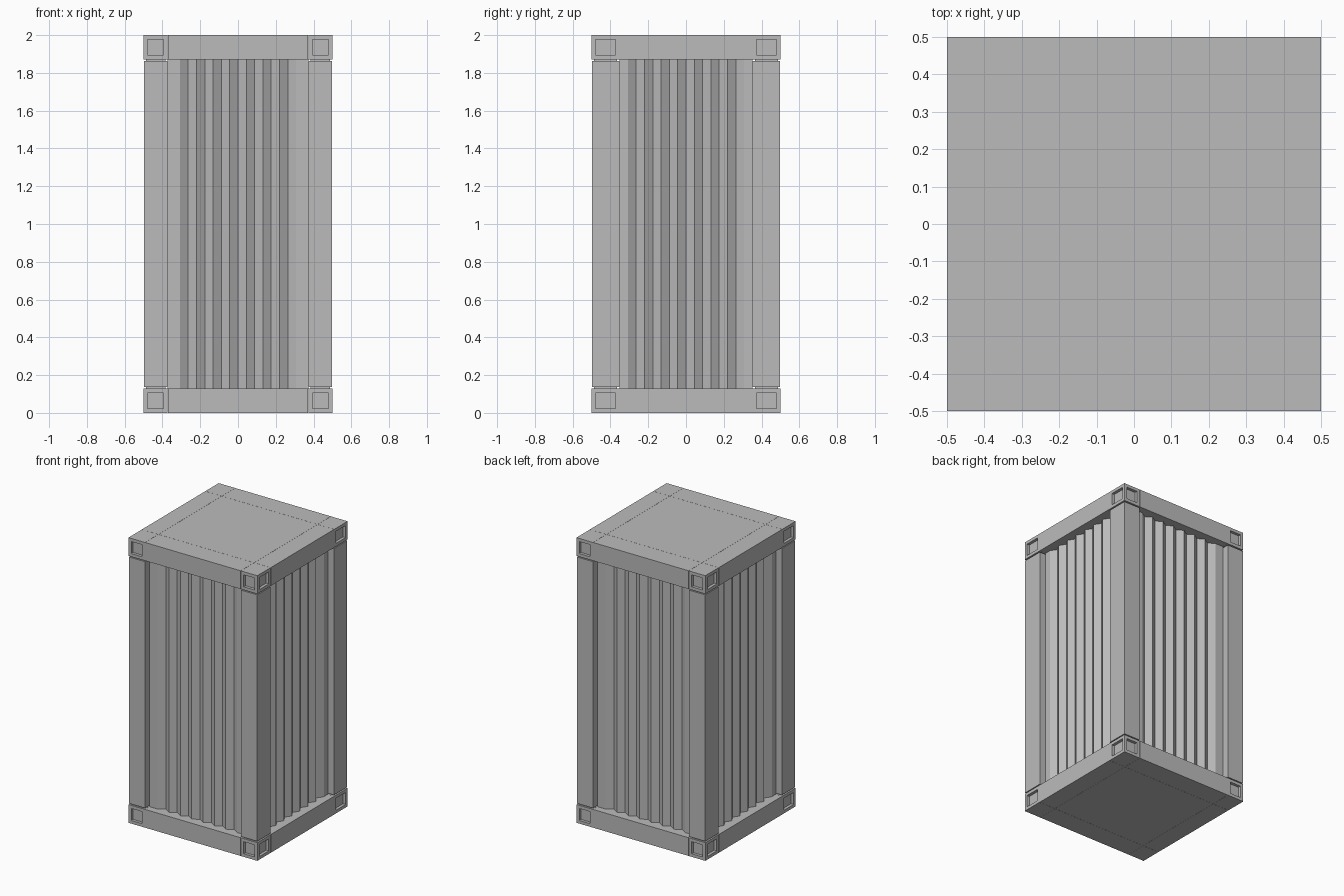
import bpy
import bmesh
from mathutils import Matrix, Vector
from math import pi

cube = bpy.data.objects.get("Cube")
if cube:
    bpy.data.objects.remove(cube, do_unlink=True)

# One plain grey for the whole container
grey = bpy.data.materials.new("plain grey")
grey.use_nodes = True
GREY = (0.5, 0.5, 0.5, 1)
grey.diffuse_color = GREY
grey.node_tree.nodes["Principled BSDF"].inputs["Base Color"].default_value = GREY

HALF, TOP = 0.5, 2.0
POST_X, POST_Y = 0.372, 0.352   # inner edges of the corner posts
RAIL = 0.128                    # height of rails and corner fittings
GAP = 0.001                     # hairline seam between parts


def finish(name, bm):
    mesh = bpy.data.meshes.new(name)
    bm.to_mesh(mesh)
    bm.free()
    mesh.materials.append(grey)
    obj = bpy.data.objects.new(name, mesh)
    bpy.context.collection.objects.link(obj)
    return obj


def box_mesh(lo, hi):
    lo, hi = Vector(lo), Vector(hi)
    bm = bmesh.new()
    matrix = Matrix.Translation((lo + hi) / 2) @ Matrix.Diagonal((*(hi - lo), 1))
    bmesh.ops.create_cube(bm, size=1, matrix=matrix)
    return bm


def box(name, lo, hi):
    return finish(name, box_mesh(lo, hi))


def span(sign, inner, outer):
    return sorted((sign * inner, sign * outer))


def corner_fitting(name, sx, sy, z):
    """Corner block with a square pocket in each outward side."""
    x0, x1 = span(sx, POST_X, HALF)
    y0, y1 = span(sy, POST_Y, HALF)
    bm = box_mesh((x0, y0, z), (x1, y1, z + RAIL))
    for direction in (Vector((sx, 0, 0)), Vector((0, sy, 0))):
        bm.normal_update()
        face = max(bm.faces, key=lambda f: (f.normal.dot(direction) > 0.9) * f.calc_area())
        bmesh.ops.inset_individual(bm, faces=[face], thickness=0.031)
        inner = bmesh.ops.extrude_discrete_faces(bm, faces=[face])["faces"]
        bmesh.ops.translate(bm, verts=inner[0].verts, vec=-0.02 * direction)
    finish(name, bm)


def corrugated_panel(name, half_width, angle):
    """Folded sheet set back from the frame, turned to face one side."""
    folds, reach, outer, depth = 7, 0.308, 0.45, 0.028
    pitch = 2 * reach / folds
    profile = [(-half_width, outer)]
    for i in range(folds):
        x = -reach + i * pitch
        profile += [(x, outer), (x + pitch / 2, outer - depth)]
    profile += [(reach, outer), (half_width, outer)]
    bm = bmesh.new()
    columns = [[bm.verts.new((x, -d, z)) for z in (RAIL - GAP, TOP - RAIL + GAP)]
               for x, d in profile]
    for a, b in zip(columns, columns[1:]):
        bm.faces.new((a[0], b[0], b[1], a[1]))
    bmesh.ops.rotate(bm, verts=bm.verts, matrix=Matrix.Rotation(angle, 3, "Z"))
    finish(name, bm)


# Corner posts with a narrow neck at each end, and corner fittings
for sx, side in ((-1, "right"), (1, "left")):
    for sy, end in ((-1, "front"), (1, "back")):
        label = f"{end}_{side}"
        x0, x1 = span(sx, POST_X, HALF - 0.002)
        y0, y1 = span(sy, POST_Y, HALF - 0.002)
        box(f"post_{label}", (x0, y0, RAIL + 0.008), (x1, y1, TOP - RAIL - 0.008))
        x0, x1 = span(sx, POST_X + 0.012, HALF - 0.012)
        y0, y1 = span(sy, POST_Y + 0.012, HALF - 0.012)
        box(f"post_neck_{label}", (x0, y0, RAIL - GAP), (x1, y1, TOP - RAIL + GAP))
        corner_fitting(f"lower_fitting_{label}", sx, sy, 0)
        corner_fitting(f"upper_fitting_{label}", sx, sy, TOP - RAIL)

# Rails between the fittings, with the floor and roof slabs inside them
IX, IY = POST_X - GAP, POST_Y - GAP
for z, level, slab in ((0, "lower", "floor"), (TOP - RAIL, "upper", "roof")):
    for s, end, side in ((-1, "front", "right"), (1, "back", "left")):
        y0, y1 = span(s, POST_Y, HALF)
        box(f"{level}_rail_{end}", (-IX, y0, z), (IX, y1, z + RAIL))
        x0, x1 = span(s, POST_X, HALF)
        box(f"{level}_rail_{side}", (x0, -IY, z), (x1, IY, z + RAIL))
    box(slab, (-IX, -IY, z), (IX, IY, z + RAIL))

# Corrugated walls on all four sides
for i, (name, width) in enumerate((("front", POST_X), ("left", POST_Y),
                                   ("back", POST_X), ("right", POST_Y))):
    corrugated_panel(f"{name}_wall", width, i * pi / 2)
